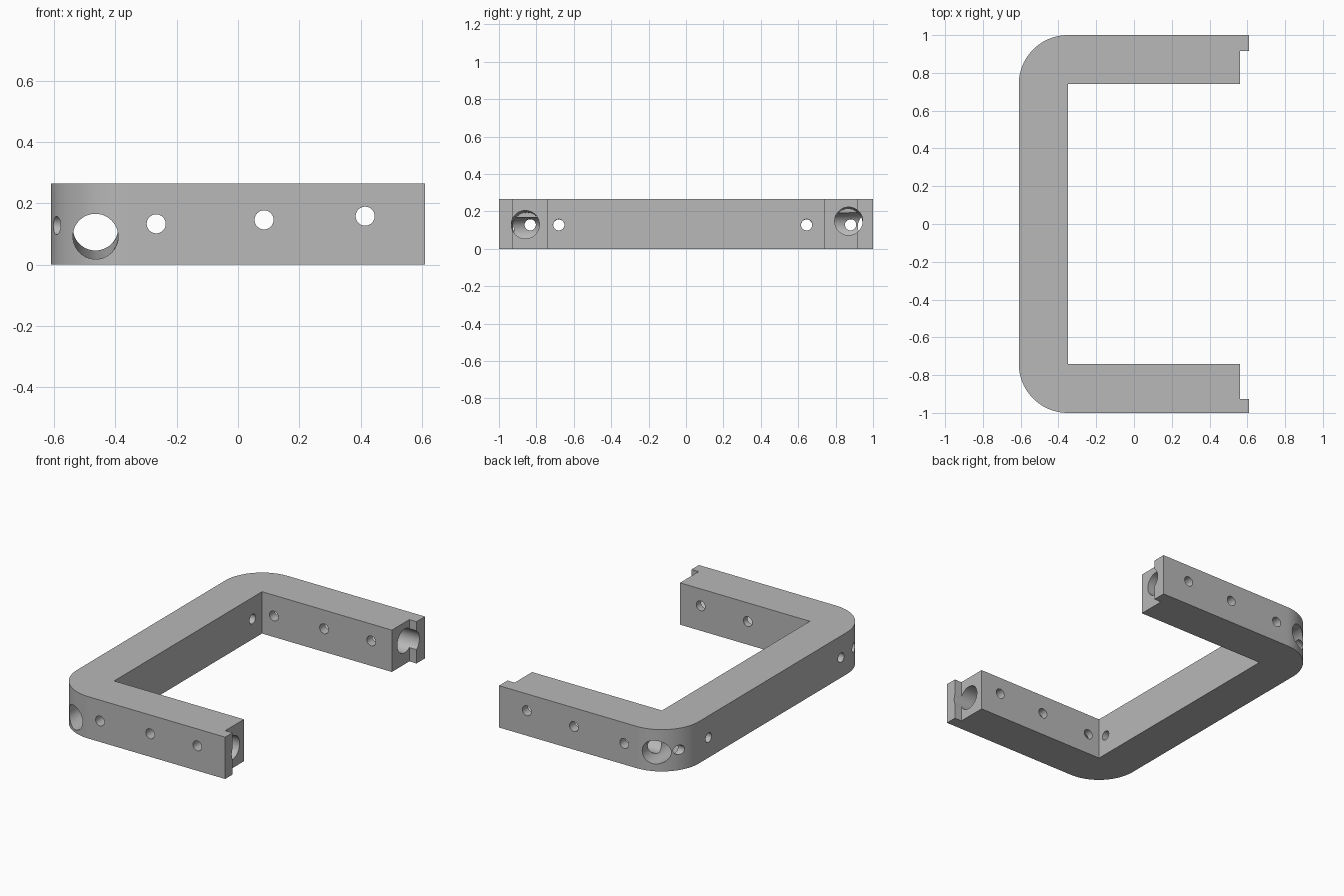
import bpy, bmesh, math
from mathutils import Vector

cube = bpy.data.objects.get("Cube")
if cube:
    bpy.data.objects.remove(cube, do_unlink=True)

HEIGHT = 0.265
OUT_X, IN_X, END_X, TAB_X = -0.61, -0.35, 0.56, 0.61
IN_Y, RADIUS = 0.74, 0.26

grey = bpy.data.materials.new("grey")
grey.use_nodes = True
colour = (0.48, 0.48, 0.48, 1)
grey.diffuse_color = colour
grey.node_tree.nodes["Principled BSDF"].inputs["Base Color"].default_value = colour


def corner(cy, start):
    """Quarter-round outer corner, swept clockwise from the start angle."""
    angles = [math.radians(start - 90 * i / 24) for i in range(25)]
    return [(IN_X + RADIUS * math.cos(a), cy + RADIUS * math.sin(a)) for a in angles]


# C-shaped outline with a thin tab at each arm end
outline = (
    corner(-IN_Y, 270) + corner(IN_Y, 180)
    + [(TAB_X, 1), (TAB_X, 0.915), (END_X, 0.915), (END_X, IN_Y), (IN_X, IN_Y)]
    + [(IN_X, -IN_Y), (END_X, -IN_Y), (END_X, -0.927), (TAB_X, -0.927), (TAB_X, -1)]
)
bm = bmesh.new()
face = bm.faces.new([bm.verts.new((x, y, 0)) for x, y in outline])
top = bmesh.ops.extrude_face_region(bm, geom=[face])["geom"]
bmesh.ops.translate(bm, vec=(0, 0, HEIGHT),
                    verts=[g for g in top if isinstance(g, bmesh.types.BMVert)])
bmesh.ops.recalc_face_normals(bm, faces=bm.faces)
mesh = bpy.data.meshes.new("frame")
bm.to_mesh(mesh)
bm.free()
mesh.materials.append(grey)
frame = bpy.data.objects.new("frame", mesh)
bpy.context.collection.objects.link(frame)
bpy.context.view_layer.objects.active = frame
frame.select_set(True)


def drill(start, end, radius):
    """Cut a round hole through the frame from start to end."""
    a, b = Vector(start), Vector(end)
    cut = bmesh.new()
    bmesh.ops.create_cone(cut, cap_ends=True, segments=48, radius1=radius,
                          radius2=radius, depth=(b - a).length)
    data = bpy.data.meshes.new("drill")
    cut.to_mesh(data)
    cut.free()
    data.materials.append(grey)
    tool = bpy.data.objects.new("drill", data)
    tool.hide_render = True
    tool.location = (a + b) / 2
    tool.rotation_euler = (b - a).to_track_quat("Z", "Y").to_euler()
    bpy.context.collection.objects.link(tool)
    mod = frame.modifiers.new("hole", "BOOLEAN")
    mod.operation, mod.solver, mod.object = "DIFFERENCE", "EXACT", tool
    bpy.ops.object.modifier_apply(modifier=mod.name)
    bpy.data.objects.remove(tool, do_unlink=True)


# Long bore through the back bar, slightly tilted
drill((-0.465, -1.1, 0.09), (-0.465, 1.1, 0.122), 0.074)
# Bores along both arms, open at the tab ends
drill((0.7, -0.86, 0.131), (-0.465, -0.85, 0.118), 0.075)
drill((0.7, 0.87, 0.149), (-0.465, 0.868, 0.138), 0.075)
# Small pin holes across both arms
for x, z in ((-0.267, 0.133), (0.085, 0.146), (0.415, 0.158)):
    drill((x, -1.1, z), (x, 1.1, z), 0.031)
# Small pin holes through the long bar and its corners
for y, inner in ((-0.68, -0.2), (0.645, -0.2), (-0.833, -0.45), (0.88, -0.45)):
    drill((-0.75, y, 0.126), (inner, y, 0.129), 0.03)

bpy.ops.object.shade_smooth_by_angle(angle=math.radians(30))
